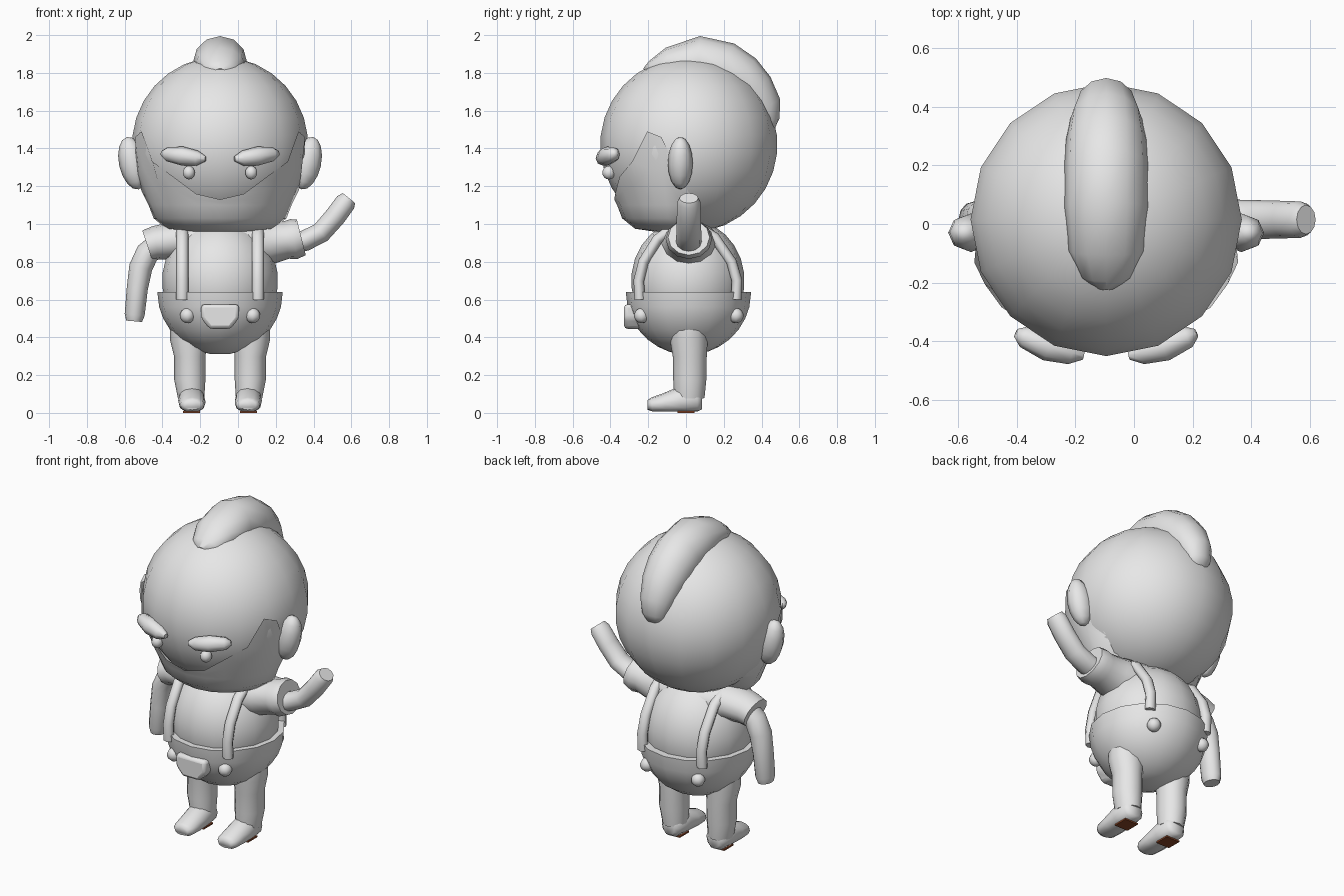
import bpy, bmesh, math
from mathutils import Vector, Matrix

if "Cube" in bpy.data.objects:
    bpy.data.objects.remove(bpy.data.objects["Cube"])

CX = -0.095          # symmetry plane of the body
HEAD = Vector((0, 0.015, 1.42))
HEAD_R = 0.466


def material(name, rgb):
    m = bpy.data.materials.new(name)
    m.use_nodes = True
    m.diffuse_color = (*rgb, 1)
    m.node_tree.nodes["Principled BSDF"].inputs["Base Color"].default_value = (*rgb, 1)
    return m


GREY = material("light grey", (0.8, 0.8, 0.8))
BROWN = material("sole brown", (0.25, 0.06, 0.02))


def finish(name, bm, mat=GREY, angle=60):
    bmesh.ops.recalc_face_normals(bm, faces=bm.faces)
    mesh = bpy.data.meshes.new(name)
    bm.to_mesh(mesh)
    bm.free()
    mesh.materials.append(mat)
    mesh.shade_smooth()
    mesh.set_sharp_from_angle(angle=math.radians(angle))
    ob = bpy.data.objects.new(name, mesh)
    ob.location.x = CX
    bpy.context.collection.objects.link(ob)
    return ob


def ball(name, center, radii, segs=16, rings=13, tilt=0):
    bm = bmesh.new()
    mat = (Matrix.Translation(center) @ Matrix.Rotation(tilt, 4, "Y")
           @ Matrix.Diagonal((*radii, 1)))
    bmesh.ops.create_uvsphere(bm, u_segments=segs, v_segments=rings, radius=1, matrix=mat)
    return finish(name, bm)


def tube(name, path, radii, axis, n=12, floor=None):
    """Elliptical rings along a path; each radius is (along axis, across axis)."""
    bm = bmesh.new()
    pts = [Vector(p) for p in path]
    rings = []
    for i, p in enumerate(pts):
        t = (pts[min(i + 1, len(pts) - 1)] - pts[max(i - 1, 0)]).normalized()
        u = Vector(axis)
        u = (u - t * u.dot(t)).normalized()
        v = t.cross(u)
        ru, rv = radii[i] if isinstance(radii[i], tuple) else (radii[i], radii[i])
        ring = []
        for k in range(n):
            a = math.tau * k / n
            q = p + u * ru * math.cos(a) + v * rv * math.sin(a)
            if floor is not None:
                q.z = max(q.z, floor)
            ring.append(bm.verts.new(q))
        rings.append(ring)
    for a, b in zip(rings, rings[1:]):
        for k in range(n):
            bm.faces.new((a[k], a[(k + 1) % n], b[(k + 1) % n], b[k]))
    bm.faces.new(rings[0])
    bm.faces.new(rings[-1])
    return finish(name, bm)


def lerp_table(table, z):
    for (z0, r0), (z1, r1) in zip(table, table[1:]):
        if z0 >= z >= z1:
            return r0 + (r1 - r0) * (z0 - z) / (z0 - z1)


# Head
ball("head", HEAD, (HEAD_R, HEAD_R + 0.003, HEAD_R), 16, 15)

# Beard: shell wrapped round the jaw, its upper edge rising to sideburns
jaw = [(1.2, 0.43), (1.1, 0.38), (1.03, 0.353), (0.975, 0.285), (0.955, 0.15), (0.95, 0.0)]
edge = [(0, 1.13), (18, 1.16), (34, 1.25), (50, 1.33), (62, 1.49), (72, 1.46), (85, 1.25), (97, 1.13)]
edge = [(-a, z) for a, z in reversed(edge[1:])] + edge
bm = bmesh.new()
cols = []
for deg, top in edge:
    a = math.radians(deg)
    levels = [top, (top + 1.1) / 2, 1.1, 1.03, 0.975, 0.955]
    col = []
    for z in levels:
        ball_r = math.sqrt(HEAD_R ** 2 - min(z - HEAD.z, HEAD_R) ** 2)
        r = ball_r * 1.02 if z > 1.2 else lerp_table(jaw, z)
        if abs(deg) > 90:
            r = ball_r * 0.98
        col.append(bm.verts.new((r * math.sin(a), HEAD.y - r * math.cos(a), z)))
    cols.append(col)
for a, b in zip(cols, cols[1:]):
    for k in range(len(a) - 1):
        bm.faces.new((a[k], b[k], b[k + 1], a[k + 1]))
bm.faces.new([c[-1] for c in cols])
finish("beard", bm)

# Hair crest over the top and back of the head
angles = [-31, -26, -14, 6, 25, 38, 50, 64, 74, 80]
crest_path = [HEAD + 0.44 * Vector((0, math.sin(math.radians(a)), math.cos(math.radians(a)))) for a in angles]
crest_size = [(0.04, 0.03), (0.09, 0.05), (0.13, 0.088), (0.143, 0.138), (0.143, 0.147),
              (0.138, 0.138), (0.125, 0.122), (0.1, 0.1), (0.075, 0.06), (0.04, 0.02)]
tube("hair_crest", crest_path, crest_size, (1, 0, 0))

# Shirt and trousers
ball("shirt", (0, 0.01, 0.7), (0.307, 0.3, 0.325))
levels = [0.64, 0.56, 0.5, 0.44, 0.39, 0.35, 0.325, 0.312]
tube("trousers", [(0, 0.013, z) for z in levels],
     [math.sqrt(0.332 ** 2 - (0.64 - z) ** 2) for z in levels], (1, 0, 0), 16)

# Front pocket
bm = bmesh.new()
outline = [(-0.1, 0.575), (0.1, 0.575), (0.1, 0.5), (0.055, 0.445), (-0.055, 0.445), (-0.1, 0.5)]
face = bm.faces.new([bm.verts.new((x, -0.328, z)) for x, z in outline])
new = bmesh.ops.extrude_face_region(bm, geom=[face])
bmesh.ops.translate(bm, vec=(0, 0.09, 0), verts=[g for g in new["geom"] if isinstance(g, bmesh.types.BMVert)])
pocket = finish("front_pocket", bm, angle=50)
bevel = pocket.modifiers.new("rounding", "BEVEL")
bevel.width = 0.018
bevel.segments = 2

# Paired parts
for side, s in (("left", 1), ("right", -1)):
    ball(side + "_ear", (s * 0.462, -0.03, 1.322), (0.073, 0.066, 0.142), 8, 8, s * 0.22)
    ball(side + "_eye", (s * 0.165, -0.408, 1.272), (0.033, 0.035, 0.036), 10, 8)
    tube(side + "_eyebrow",
         [(s * 0.308, -0.372, 1.375), (s * 0.28, -0.385, 1.37), (s * 0.2, -0.418, 1.36),
          (s * 0.12, -0.44, 1.348), (s * 0.077, -0.45, 1.345)],
         [0.015, 0.038, 0.05, 0.04, 0.014], (0, 0, 1), 8)
    # strap over the shoulder
    tube(side + "_strap",
         [(s * 0.2, y, z) for y, z in ((-0.245, 0.6), (-0.25, 0.7), (-0.225, 0.8), (-0.15, 0.92),
                                       (-0.06, 0.985), (0.06, 0.985), (0.15, 0.93), (0.24, 0.8),
                                       (0.27, 0.7), (0.265, 0.6))],
         [(0.032, 0.028)] * 10, (1, 0, 0), 8)
    for where, y in (("front", -0.235), ("back", 0.265)):
        ball(f"{side}_{where}_button", (s * 0.173, y, 0.515), (0.04, 0.04, 0.04), 8, 7)
    # leg and boot
    tube(side + "_leg",
         [(s * 0.165, 0.015, 0.47), (s * 0.165, 0.015, 0.39), (s * 0.16, 0.02, 0.3),
          (s * 0.16, 0.02, 0.18), (s * 0.153, 0.018, 0.08)],
         [0.1, (0.1, 0.1), (0.083, 0.09), (0.083, 0.088), (0.07, 0.08)], (1, 0, 0))
    tube(side + "_boot",
         [(s * 0.152, 0.085, 0.07), (s * 0.152, 0.06, 0.07), (s * 0.15, -0.03, 0.065),
          (s * 0.148, -0.11, 0.05), (s * 0.147, -0.18, 0.042), (s * 0.147, -0.203, 0.042)],
         [(0.04, 0.05), (0.066, 0.07), (0.072, 0.075), (0.07, 0.055), (0.064, 0.04), (0.045, 0.026)],
         (1, 0, 0), 12, 0.008)
    # sole plate
    bm = bmesh.new()
    bmesh.ops.create_cube(bm, size=1, matrix=Matrix.Translation((s * 0.15, 0.0, 0.0045))
                          @ Matrix.Diagonal((0.09, 0.09, 0.009, 1)))
    finish(side + "_sole", bm, BROWN, 30)

# Raised left arm
tube("left_sleeve", [(0.12, 0.015, 0.89), (0.26, 0.015, 0.9), (0.35, 0.015, 0.915), (0.39, 0.015, 0.92), (0.43, 0.015, 0.93)],
     [(0.16, 0.14), (0.13, 0.115), (0.115, 0.1), (0.123, 0.107), (0.11, 0.098)], (0, 1, 0))
tube("left_arm", [(0.38, 0.015, 0.895), (0.45, 0.015, 0.912), (0.535, 0.015, 0.955),
                  (0.61, 0.015, 1.04), (0.665, 0.015, 1.115), (0.683, 0.015, 1.137)],
     [(0.07, 0.055), (0.068, 0.055), (0.066, 0.055), (0.064, 0.056), (0.062, 0.055), (0.05, 0.042)], (0, 1, 0))

# Lowered right arm
tube("right_sleeve", [(-0.1, 0.015, 0.9), (-0.24, 0.015, 0.915), (-0.34, 0.015, 0.9), (-0.385, 0.015, 0.885)],
     [(0.16, 0.12), (0.125, 0.1), (0.11, 0.09), (0.105, 0.085)], (0, 1, 0))
tube("right_arm", [(-0.32, 0.015, 0.9), (-0.385, 0.015, 0.845), (-0.42, 0.015, 0.77),
                   (-0.438, 0.015, 0.66), (-0.452, 0.015, 0.52), (-0.455, 0.015, 0.485)],
     [(0.07, 0.06), (0.07, 0.063), (0.07, 0.062), (0.065, 0.056), (0.062, 0.053), (0.05, 0.042)], (0, 1, 0))
